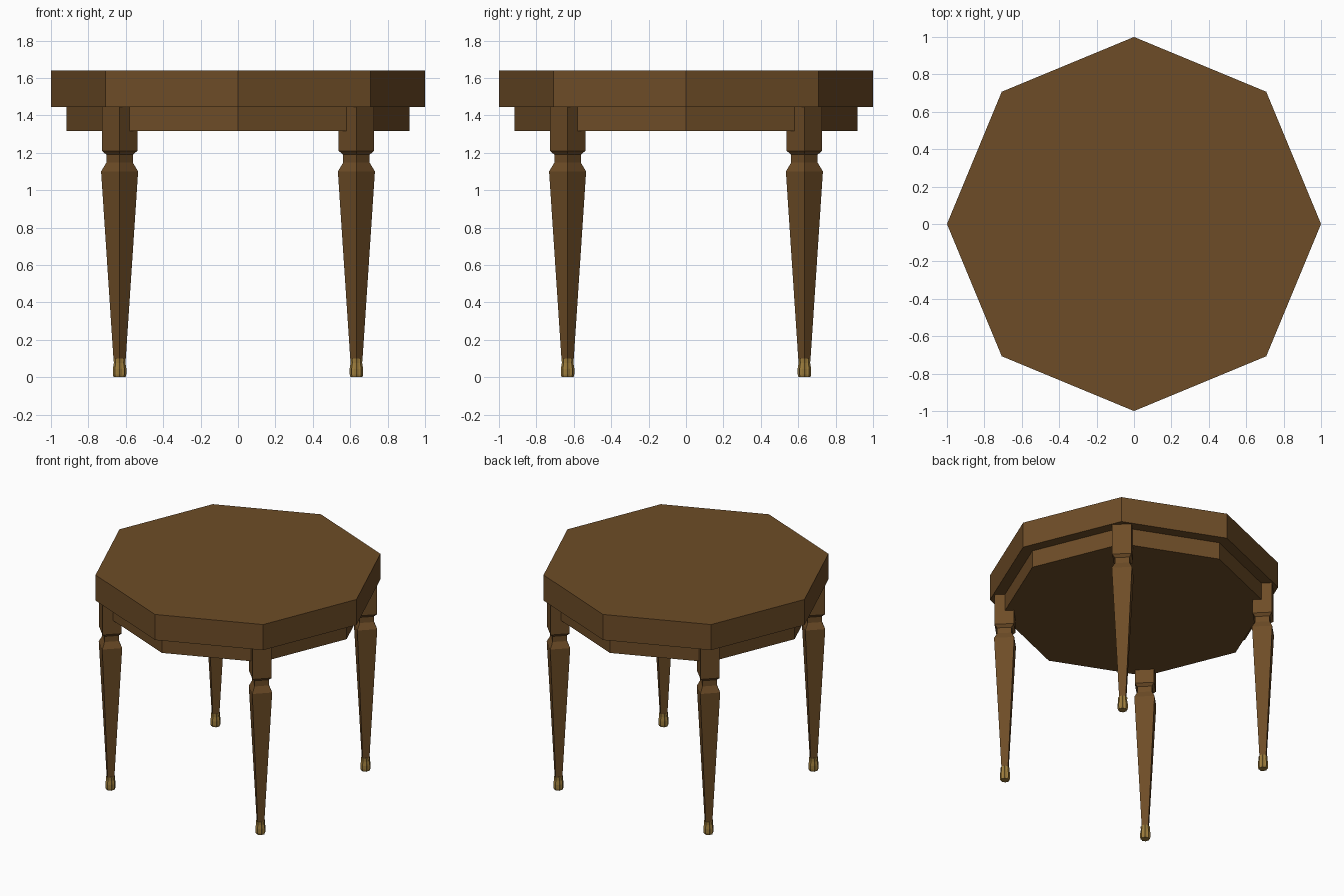
import bpy, bmesh
from math import cos, sin, pi

if "Cube" in bpy.data.objects:
    bpy.data.objects.remove(bpy.data.objects["Cube"])


def material(name, color):
    m = bpy.data.materials.new(name)
    m.diffuse_color = (*color, 1)
    m.use_nodes = True
    m.node_tree.nodes["Principled BSDF"].inputs["Base Color"].default_value = m.diffuse_color
    return m


wood = material("wood", (0.155, 0.073, 0.020))
brass = material("brass", (0.33, 0.20, 0.045))


def turned(name, profile, sides, mat, centre=(0, 0), groove=1.0):
    """Faceted solid from (radius, z) rings; groove shrinks every second corner."""
    bm = bmesh.new()
    rings = []
    for r, z in profile:
        ring = []
        for k in range(sides):
            rr = r * (groove if k % 2 else 1.0)
            a = 2 * pi * k / sides
            ring.append(bm.verts.new((rr * cos(a), rr * sin(a), z)))
        rings.append(ring)
    for lo, hi in zip(rings, rings[1:]):
        for k in range(sides):
            j = (k + 1) % sides
            bm.faces.new((lo[k], lo[j], hi[j], hi[k]))
    bm.faces.new(rings[0][::-1])
    bm.faces.new(rings[-1])
    bmesh.ops.recalc_face_normals(bm, faces=bm.faces)
    me = bpy.data.meshes.new(name)
    bm.to_mesh(me)
    bm.free()
    me.materials.append(mat)
    ob = bpy.data.objects.new(name, me)
    ob.location = (*centre, 0)
    bpy.context.collection.objects.link(ob)
    return ob


# octagonal top and the apron below it
turned("table_top", [(1.0, 1.445), (1.0, 1.64)], 8, wood)
turned("apron", [(0.917, 1.315), (0.917, 1.445)], 8, wood)

# square tapered legs set on the diagonals, with fluted brass feet
leg_profile = [(0.033, 0.10), (0.099, 1.10), (0.071, 1.147), (0.071, 1.19),
               (0.095, 1.21), (0.095, 1.445)]
foot_profile = [(0.032, 0.0), (0.036, 0.015), (0.036, 0.045),
                (0.031, 0.075), (0.032, 0.10)]
D = 0.633
for side, x in (("left", -D), ("right", D)):
    for end, y in (("front", -D), ("back", D)):
        turned(f"{end}_{side}_leg", leg_profile, 4, wood, (x, y))
        turned(f"{end}_{side}_foot", foot_profile, 16, brass, (x, y), 0.84)
